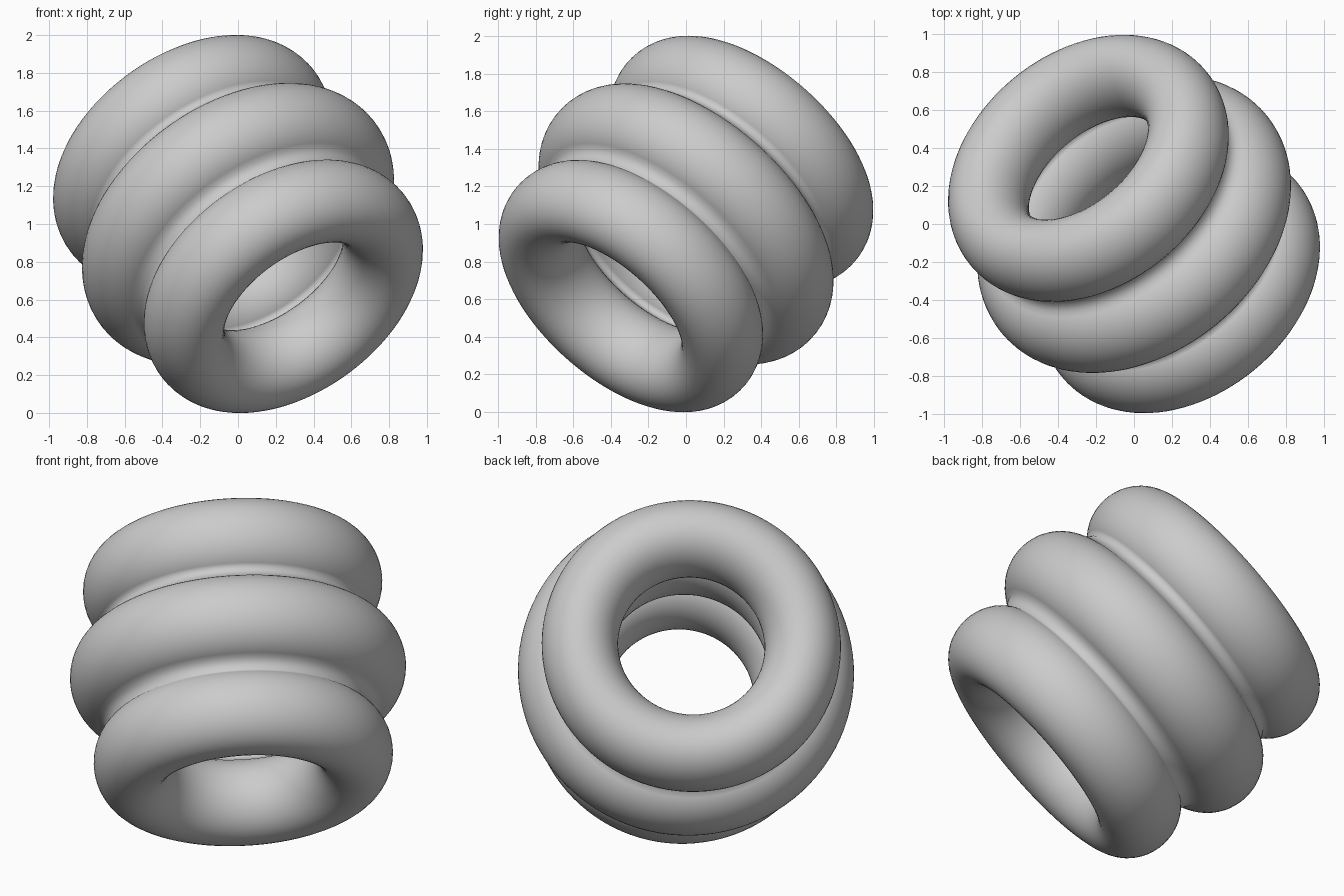
import bpy, bmesh
from math import sin, cos, radians, tau
from mathutils import Vector

if "Cube" in bpy.data.objects:
    bpy.data.objects.remove(bpy.data.objects["Cube"])

AXIS = Vector((-0.24, 0.293, 0.33))   # middle ring centre to upper ring centre
STEP = AXIS.length
SEGMENTS = 96
END = (0.599, 0.205, 0.237)           # ring radius, tube half-depth, tube half-width
MID = (0.673, 0.230, 0.252)


def arc(centre, ring, start, end, count):
    """Points (radius, height) along part of an oval ring section."""
    radius, thick, wide = ring
    pts = []
    for i in range(count):
        a = radians(start + (end - start) * i / (count - 1))
        pts.append((radius + thick * sin(a), centre + wide * cos(a)))
    return pts


# closed section through three fused rings, small bevels in the grooves
profile = (arc(STEP, END, 149, -163, 40)      # upper ring
           + arc(0, MID, -25, -155, 18)       # inside of middle ring
           + arc(-STEP, END, -17, -329, 40)   # lower ring
           + arc(0, MID, 162, 18, 22))        # outside of middle ring

# revolve the section around the axis
bm = bmesh.new()
rings = []
for s in range(SEGMENTS):
    a = tau * s / SEGMENTS
    rings.append([bm.verts.new((r * cos(a), r * sin(a), h)) for r, h in profile])
n = len(profile)
for s in range(SEGMENTS):
    cur, nxt = rings[s], rings[(s + 1) % SEGMENTS]
    for i in range(n):
        j = (i + 1) % n
        bm.faces.new((cur[i], cur[j], nxt[j], nxt[i])).smooth = True
bmesh.ops.recalc_face_normals(bm, faces=bm.faces)

mesh = bpy.data.meshes.new("stacked_rings")
bm.to_mesh(mesh)
bm.free()
obj = bpy.data.objects.new("stacked_rings", mesh)
bpy.context.collection.objects.link(obj)

# tilt the stack and stand it on the ground
obj.rotation_mode = 'QUATERNION'
obj.rotation_quaternion = AXIS.to_track_quat('Z', 'Y')
obj.location = (0, 0, 1)
